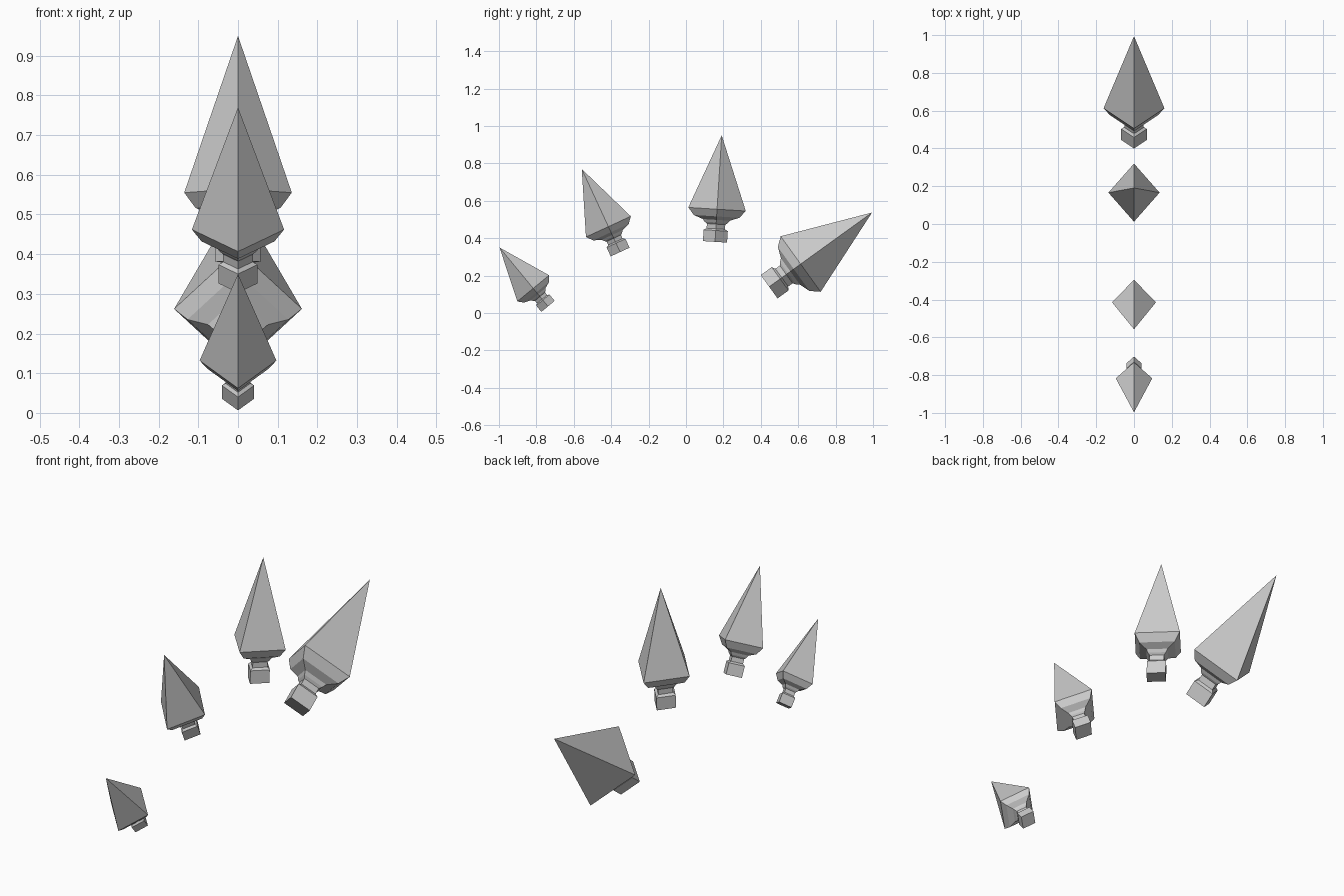
import bpy, bmesh, math

if "Cube" in bpy.data.objects:
    bpy.data.objects.remove(bpy.data.objects["Cube"])

# (radius, height) profile of one spike, from foot to shoulder, in shoulder radii
PROFILE = [(0.42, -1.135), (0.42, -0.74), (0.32, -0.68), (0.32, -0.52),
           (0.40, -0.46), (0.47, -0.37), (0.79, -0.25), (1.0, 0.0)]
TIP = 2.57
FLAT = 0.88   # sideways narrowing


def spike(name, size, y, z, tilt):
    """Four-sided faceted spike; tilt leans it towards +y."""
    bm = bmesh.new()
    rings = []
    for r, h in PROFILE:
        rings.append([bm.verts.new((FLAT * r * math.cos(a), r * math.sin(a), h))
                      for a in (i * math.pi / 2 for i in range(4))])
    bm.faces.new(rings[0][::-1])
    for a, b in zip(rings, rings[1:]):
        for i in range(4):
            j = (i + 1) % 4
            bm.faces.new((a[i], a[j], b[j], b[i]))
    tip = bm.verts.new((0, 0, TIP))
    for i in range(4):
        bm.faces.new((rings[-1][i], rings[-1][(i + 1) % 4], tip))
    bmesh.ops.recalc_face_normals(bm, faces=bm.faces)
    me = bpy.data.meshes.new(name)
    bm.to_mesh(me)
    bm.free()
    ob = bpy.data.objects.new(name, me)
    bpy.context.collection.objects.link(ob)
    ob.location = (0, y, z)
    ob.scale = (size,) * 3
    ob.rotation_euler = (-math.radians(tilt), 0, 0)


# Four back spikes in a fan, growing from front to back
spike("spike_front", 0.110, -0.817, 0.132, -39.5)
spike("spike_mid_front", 0.132, -0.415, 0.462, -24.8)
spike("spike_mid_back", 0.154, 0.166, 0.555, 3.6)
spike("spike_back", 0.183, 0.613, 0.262, 54.2)
